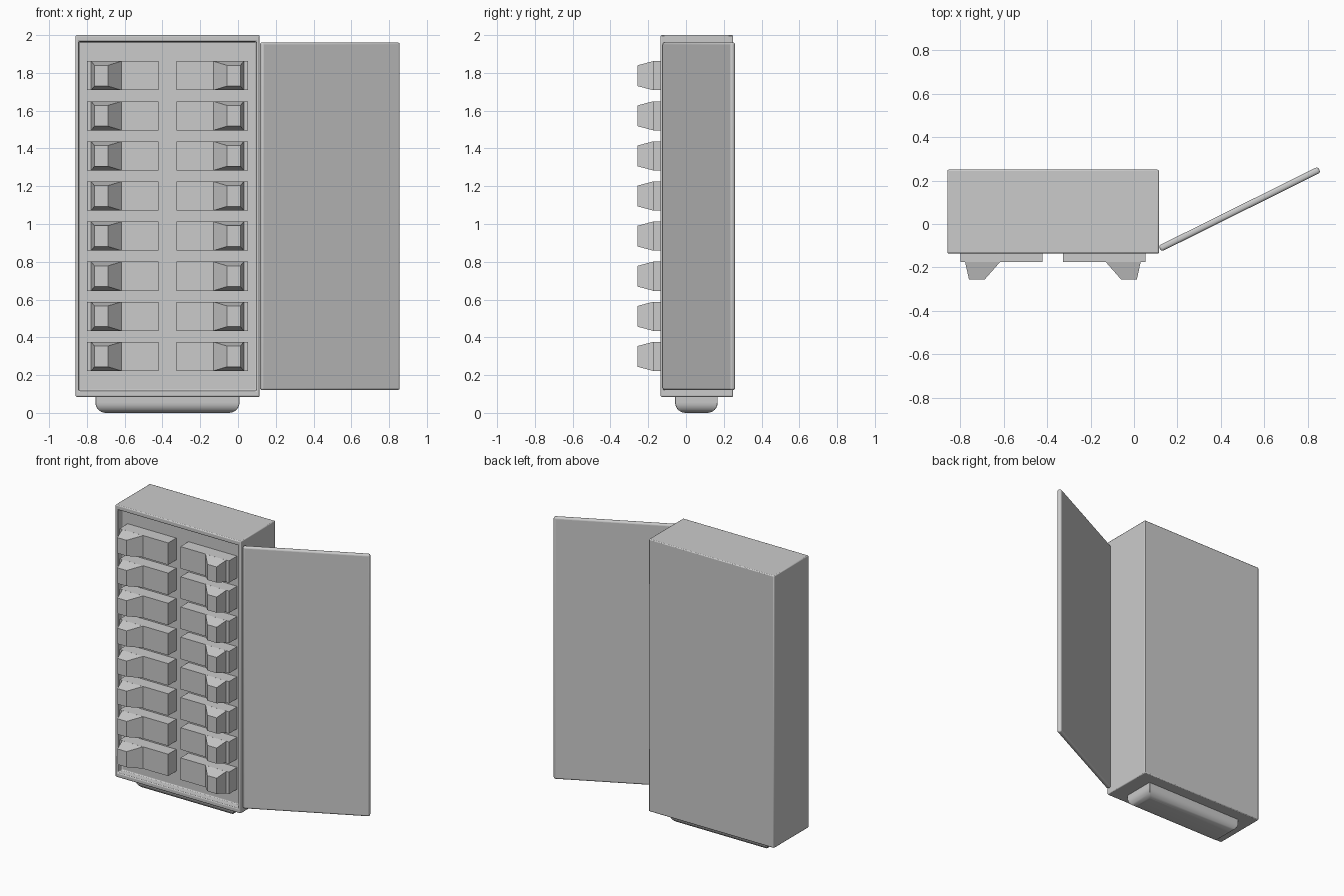
import bpy, bmesh, math
from mathutils import Matrix, Vector

if "Cube" in bpy.data.objects:
    bpy.data.objects.remove(bpy.data.objects["Cube"])


def finish(bm, name, bevel=0, segments=3):
    bmesh.ops.recalc_face_normals(bm, faces=bm.faces[:])
    mesh = bpy.data.meshes.new(name)
    bm.to_mesh(mesh)
    bm.free()
    ob = bpy.data.objects.new(name, mesh)
    bpy.context.collection.objects.link(ob)
    if bevel:
        mod = ob.modifiers.new("Bevel", 'BEVEL')
        mod.width = bevel
        mod.segments = segments
        bpy.ops.object.select_all(action='DESELECT')
        ob.select_set(True)
        bpy.context.view_layer.objects.active = ob
        bpy.ops.object.shade_smooth_by_angle(angle=math.radians(35))
    return ob


def add_box(bm, lo, hi):
    lo, hi = Vector(lo), Vector(hi)
    size = hi - lo
    m = Matrix.Translation((lo + hi) / 2) @ Matrix.Diagonal((*size, 1))
    return bmesh.ops.create_cube(bm, size=1, matrix=m)["verts"]


# Cabinet: box with a shallow recessed front
bm = bmesh.new()
add_box(bm, (-0.86, -0.135, 0.085), (0.115, 0.25, 2.0))
front = min(bm.faces, key=lambda f: f.calc_center_median().y)
bmesh.ops.inset_region(bm, faces=[front], thickness=0.024)
for v in front.verts:
    v.co.z = 0.117 if v.co.z < 1 else 1.966
bmesh.ops.inset_region(bm, faces=[front], thickness=0.002)
for v in front.verts:
    v.co.y = -0.085
finish(bm, "cabinet", 0.006, 2)

# Open door, swung back around the right front edge
bm = bmesh.new()
add_box(bm, (0, -0.015, 0.12), (0.82, 0.015, 1.962))
bmesh.ops.rotate(bm, verts=bm.verts[:], cent=(0, 0, 0),
                 matrix=Matrix.Rotation(math.radians(26.4), 3, 'Z'))
bmesh.ops.translate(bm, verts=bm.verts[:], vec=(0.119, -0.114, 0))
finish(bm, "door", 0.012, 4)

# Rounded plinth below the cabinet
bm = bmesh.new()
add_box(bm, (-0.755, -0.058, 0), (0.008, 0.168, 0.1))
low = [e for e in bm.edges if all(v.co.z < 0.01 for v in e.verts)]
bmesh.ops.bevel(bm, geom=low, offset=0.055, segments=6, profile=0.5, affect='EDGES')
finish(bm, "plinth", 0.002, 1)

# Breakers: a block with a tapered lever, eight rows in two mirrored columns
MID = -0.3735
for side in (1, -1):
    for row in range(8):
        z0 = 0.222 + row * 0.2123
        z1 = z0 + 0.154
        bm = bmesh.new()
        add_box(bm, (-0.799, -0.175, z0), (-0.421, -0.08, z1))
        lever = add_box(bm, (-0.778, -0.256, z0), (-0.616, -0.174, z1))
        for v in lever:
            if v.co.y < -0.2:
                v.co.x = -0.76 if v.co.x < -0.7 else -0.688
                v.co.z += 0.022 if v.co.z < z0 + 0.05 else -0.022
        if side < 0:
            for v in bm.verts:
                v.co.x = 2 * MID - v.co.x
        finish(bm, f"breaker_{'left' if side > 0 else 'right'}_{row + 1}")
